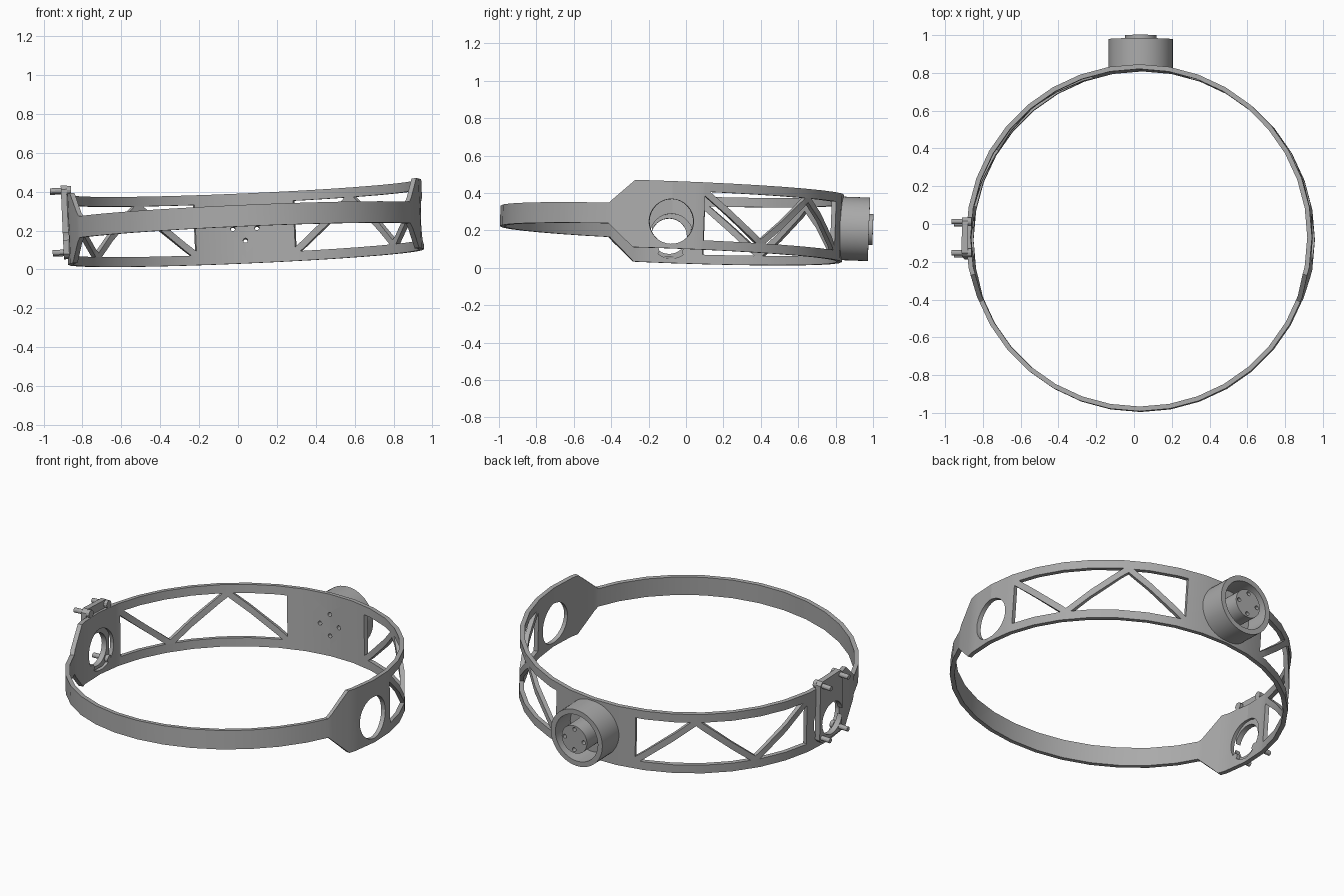
import bpy, bmesh, math
from mathutils import Matrix, Vector

if "Cube" in bpy.data.objects:
    bpy.data.objects.remove(bpy.data.objects["Cube"])

# Ring dimensions; everything is built upright, then tilted by PLACE
R_OUT, R_IN, STEP = 0.917, 0.892, 10
TALL, SLIM, RAIL = 0.18, 0.055, 0.13
HOLE_Z, HOLE_R = -0.036, 0.12
SIDE, BACK, TAPER0, TAPER1 = 11, 73.4, -21.6, -12.7
PLACE = (Matrix.Translation((0.034, -0.077, 0.244))
         @ Matrix.Rotation(math.radians(-2.5), 4, 'Y')
         @ Matrix.Rotation(math.radians(-2.1), 4, 'X'))

grey = bpy.data.materials.new("plain_grey")
grey.use_nodes = True
COLOUR = (0.4, 0.4, 0.4, 1)
grey.diffuse_color = COLOUR
grey.node_tree.nodes["Principled BSDF"].inputs["Base Color"].default_value = COLOUR


def finish(bm, name):
    bmesh.ops.recalc_face_normals(bm, faces=bm.faces)
    bm.transform(PLACE)
    mesh = bpy.data.meshes.new(name)
    bm.to_mesh(mesh)
    bm.free()
    mesh.materials.append(grey)
    obj = bpy.data.objects.new(name, mesh)
    bpy.context.collection.objects.link(obj)
    return obj


def activate(obj):
    bpy.ops.object.select_all(action='DESELECT')
    obj.select_set(True)
    bpy.context.view_layer.objects.active = obj


def smooth(obj):
    activate(obj)
    bpy.ops.object.shade_smooth_by_angle(angle=math.radians(25))


def cut(obj, cutter):
    activate(obj)
    mod = obj.modifiers.new("cut", 'BOOLEAN')
    mod.operation, mod.object, mod.solver = 'DIFFERENCE', cutter, 'EXACT'
    bpy.ops.object.modifier_apply(modifier=mod.name)


def ring_point(a, r, z):
    # Point on the many-sided ring, so extra samples stay on the flat facets
    half = math.radians(STEP / 2)
    r *= math.cos(half) / math.cos(math.radians(a % STEP) - half)
    return (r * math.cos(math.radians(a)), r * math.sin(math.radians(a)), z)


def panel(bm, a0, a1, lo, hi, extra=()):
    # Curved solid strip between two height functions of the angle
    steps = [k * STEP for k in range(-3, 37) if a0 + 0.01 < k * STEP < a1 - 0.01]
    rows = []
    for a in sorted({a0, a1, *steps, *extra}):
        rows.append([bm.verts.new(ring_point(a, r, z)) for r, z in
                     ((R_IN, lo(a)), (R_OUT, lo(a)), (R_OUT, hi(a)), (R_IN, hi(a)))])
    for p, q in zip(rows, rows[1:]):
        for i in range(4):
            j = (i + 1) % 4
            bm.faces.new((p[i], p[j], q[j], q[i]))
    bm.faces.new(rows[0])
    bm.faces.new(rows[-1])


def level(z):
    return lambda a: z


def cylinder(bm, axis, centre, radius, start, end, sides=32):
    turn = Matrix.Rotation(math.pi / 2, 4, 'Y' if axis == 'X' else 'X')
    spot = Vector(centre)
    spot['XY'.index(axis)] = (start + end) / 2
    bmesh.ops.create_cone(bm, cap_ends=True, segments=sides, radius1=radius, radius2=radius,
                          depth=abs(end - start), matrix=Matrix.Translation(spot) @ turn)


def prism(bm, points, x0, x1):
    rings = [[bm.verts.new((x, y, z)) for y, z in points] for x in (x0, x1)]
    for ring in rings:
        bm.faces.new(ring)
    for i in range(len(points)):
        j = (i + 1) % len(points)
        bm.faces.new((rings[0][i], rings[0][j], rings[1][j], rings[1][i]))


# Slim band across the front
bm = bmesh.new()
panel(bm, 180 - TAPER0, 360 + TAPER0, level(-SLIM), level(SLIM))
smooth(finish(bm, "front_band"))


def build_side(bm):
    # Tapered end of the side plate
    def flare(a):
        return SLIM + (TALL - SLIM) * (a - TAPER0) / (TAPER1 - TAPER0)
    panel(bm, TAPER0, TAPER1, lambda a: -flare(a), flare)

    # Side plate split above and below its round hole
    reach = math.degrees(HOLE_R / R_OUT)
    samples = [reach * math.cos(math.pi * k / 16) for k in range(17)]

    def arc(a):
        return HOLE_R * math.sqrt(max(0, 1 - (a / reach) ** 2))
    panel(bm, TAPER1, SIDE, lambda a: HOLE_Z + arc(a), level(TALL), samples)
    panel(bm, TAPER1, SIDE, level(-TALL), lambda a: HOLE_Z - arc(a), samples)

    # Rails and zigzag struts
    panel(bm, SIDE, BACK, level(RAIL), level(TALL))
    panel(bm, SIDE, BACK, level(-TALL), level(-RAIL))
    span, h = (BACK - SIDE) / 3, 0.022
    for k in range(3):
        start, sign = SIDE + k * span, (1, -1, 1)[k]

        def mid(a, start=start, sign=sign):
            return sign * RAIL * (1 - 2 * (a - start) / span)
        kink = span * h / (2 * RAIL)
        panel(bm, start, start + span, lambda a: max(-RAIL, mid(a) - h),
              lambda a: min(RAIL, mid(a) + h), (start + kink, start + span - kink))


for name, mirrored in (("left_truss", False), ("right_truss", True)):
    bm = bmesh.new()
    build_side(bm)
    if mirrored:
        bm.transform(Matrix.Scale(-1, 4, (1, 0, 0)))
    smooth(finish(bm, name))

# Solid plate at the back
bm = bmesh.new()
panel(bm, BACK, 180 - BACK, level(-TALL), level(TALL))
back_plate = finish(bm, "back_plate")

# Hollow round housing with a hub in the middle
bm = bmesh.new()
cylinder(bm, 'Y', (0, 0, 0), 0.17, 0.9, 1.056, 48)
housing = finish(bm, "housing_cup")
bm = bmesh.new()
cylinder(bm, 'Y', (0, 0, 0), 0.14, 0.916, 1.2, 48)
cup_cutter = finish(bm, "cup_cutter")
bm = bmesh.new()
cylinder(bm, 'Y', (0, 0, 0), 0.083, 0.905, 1.077, 40)
hub = finish(bm, "hub")

# Four bolt holes through hub, cup floor and back plate
bm = bmesh.new()
for dx, dz in ((1, 0), (-1, 0), (0, 1), (0, -1)):
    cylinder(bm, 'Y', (0.062 * dx, 0, 0.062 * dz), 0.012, 0.8, 1.2, 12)
bolt_cutter = finish(bm, "bolt_cutter")
cut(housing, cup_cutter)
for obj in (housing, hub, back_plate):
    cut(obj, bolt_cutter)
    smooth(obj)

# Flat bracket outside the right side plate
bm = bmesh.new()
w, c, low, high = 0.105, 0.02, -0.148, 0.225
prism(bm, [(-w, low + c), (c - w, low), (w - c, low), (w, low + c),
           (w, high - c), (w - c, high), (c - w, high), (-w, high - c)], -0.937, -0.905)
bracket = finish(bm, "bracket")
bm = bmesh.new()
cylinder(bm, 'X', (0, -0.012, HOLE_Z), 0.095, -1.1, -0.8)
window_cutter = finish(bm, "window_cutter")
cut(bracket, window_cutter)
smooth(bracket)

# Bracket screws with heads on the inside
bm = bmesh.new()
for y in (-0.083, 0.083):
    for z in (-0.118, 0.2):
        cylinder(bm, 'X', (0, y, z), 0.014, -0.993, -0.9, 12)
        cylinder(bm, 'X', (0, y, z), 0.022, -0.906, -0.885, 12)
smooth(finish(bm, "bracket_screws"))

for helper in (cup_cutter, bolt_cutter, window_cutter):
    bpy.data.objects.remove(helper)
